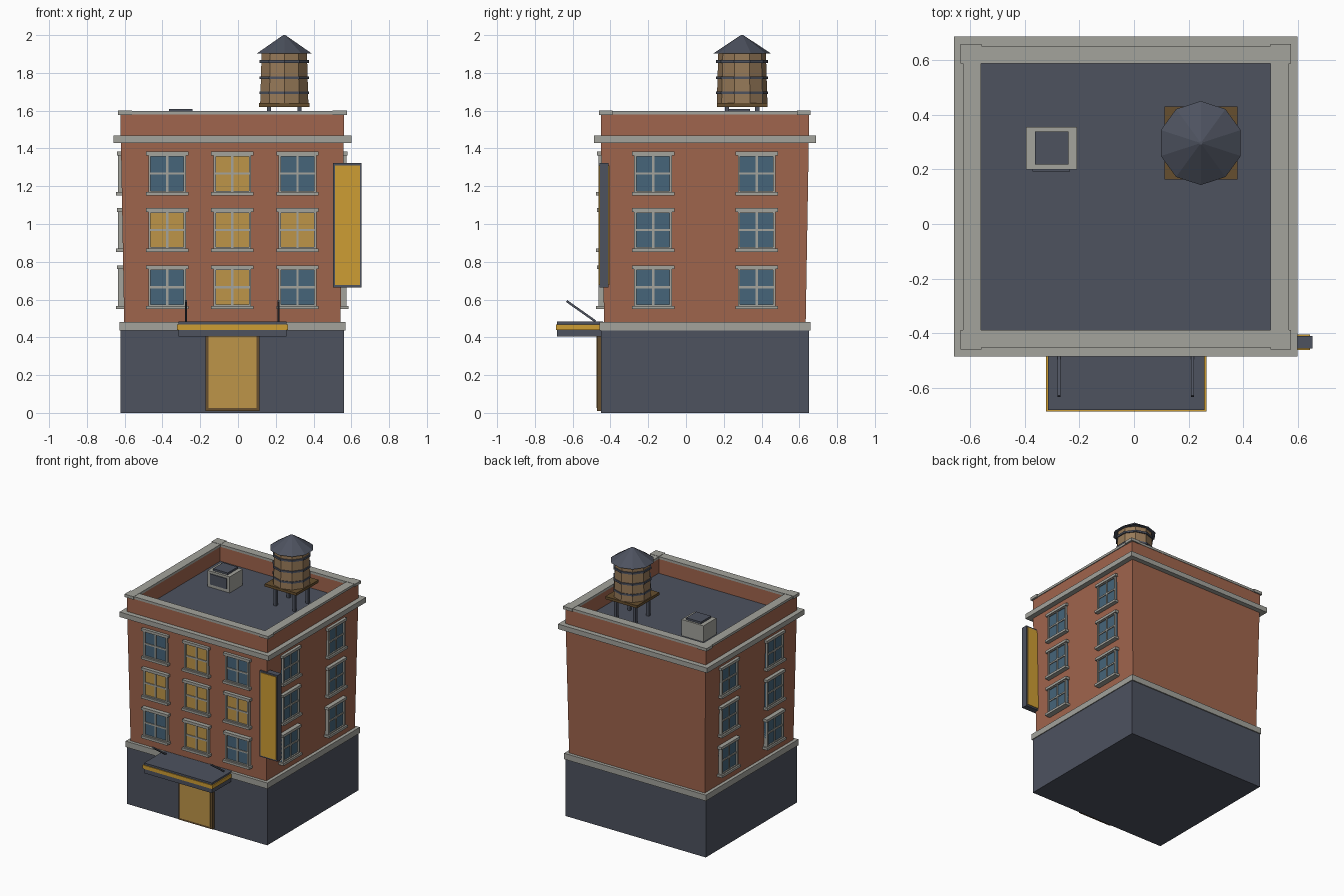
import bpy, bmesh, math
from mathutils import Matrix, Vector

old = bpy.data.objects.get("Cube")
if old:
    bpy.data.objects.remove(old)

CX, CY = -0.03, 0.10          # middle of the building plan
ROOF = 1.47                   # roof deck height


def srgb(r, g, b):
    return tuple((c / 255 / 12.92) if c < 11 else ((c / 255 + 0.055) / 1.055) ** 2.4
                 for c in (r, g, b)) + (1.0,)


def material(name, *rgb):
    m = bpy.data.materials.new(name)
    m.use_nodes = True
    m.diffuse_color = srgb(*rgb)
    bsdf = m.node_tree.nodes["Principled BSDF"]
    bsdf.inputs["Base Color"].default_value = srgb(*rgb)
    bsdf.inputs["Roughness"].default_value = 0.8
    return m


BRICK = material("brick", 160, 101, 77)
STONE = material("stone", 163, 163, 156)
SLATE = material("slate", 77, 82, 95)
BLUE = material("blue glass", 70, 101, 122)
LIT = material("lit glass", 190, 149, 72)
GOLD = material("gold", 206, 157, 52)
WOOD = material("barrel wood", 150, 121, 88)
BROWN = material("dark wood", 102, 78, 46)


def finish(name, bm, mats, matrix=Matrix()):
    bmesh.ops.recalc_face_normals(bm, faces=bm.faces)
    mesh = bpy.data.meshes.new(name)
    bm.to_mesh(mesh)
    bm.free()
    for m in mats:
        mesh.materials.append(m)
    ob = bpy.data.objects.new(name, mesh)
    ob.matrix_world = matrix
    bpy.context.collection.objects.link(ob)
    return ob


def add_box(bm, lo, hi, index=0):
    size = Vector(hi) - Vector(lo)
    mid = (Vector(hi) + Vector(lo)) / 2
    mat = Matrix.Translation(mid) @ Matrix.Diagonal((*size, 1))
    verts = bmesh.ops.create_cube(bm, size=1, matrix=mat)["verts"]
    for f in {f for v in verts for f in v.link_faces}:
        f.material_index = index
    return verts


def box(name, lo, hi, mat):
    bm = bmesh.new()
    add_box(bm, lo, hi)
    return finish(name, bm, [mat])


def slab(name, hx, hy, z0, z1, mat):
    return box(name, (CX - hx, CY - hy, z0), (CX + hx, CY + hy, z1), mat)


def ring(name, hx, hy, ix, iy, z0, z1, mat):
    # four walls around an open middle
    bm = bmesh.new()
    for s in (-1, 1):
        ya, yb = sorted((s * iy, s * hy))
        xa, xb = sorted((s * ix, s * hx))
        add_box(bm, (-hx, ya, z0), (hx, yb, z1))
        add_box(bm, (xa, -iy, z0), (xb, iy, z1))
    return finish(name, bm, [mat], Matrix.Translation((CX, CY, 0)))


def prism(name, x, y, z0, z1, r0, r1, mat, sides=10):
    bm = bmesh.new()
    spin = Matrix.Rotation(math.pi / 2, 4, "Z")
    bmesh.ops.create_cone(bm, cap_ends=True, segments=sides, radius1=r0, radius2=r1,
                          depth=z1 - z0, matrix=spin)
    # keep one corner pointing towards the back
    far = max(v.co.y for v in bm.verts)
    if far < max(r0, r1) - 1e-4:
        bmesh.ops.rotate(bm, verts=bm.verts, matrix=Matrix.Rotation(math.pi / sides, 3, "Z"))
    return finish(name, bm, [mat], Matrix.Translation((x, y, (z0 + z1) / 2)))


# Ground floor, brick body widening slightly upwards, stone bands
slab("ground_floor", 0.592, 0.55, 0, 0.44, SLATE)
slab("lower_band", 0.598, 0.558, 0.435, 0.48, STONE)
bm = bmesh.new()
for v in add_box(bm, (-0.59, -0.55, 0.47), (0.59, 0.55, 1.44)):
    if v.co.z < 1:
        v.co.x *= 0.97
        v.co.y *= 0.97
finish("brick_body", bm, [BRICK], Matrix.Translation((CX, CY, 0)))
slab("cornice", 0.63, 0.587, 1.43, 1.468, STONE)

# Roof deck, parapet and its cap with wider corners
slab("roof_deck", 0.55, 0.51, 1.46, ROOF, SLATE)
ring("parapet", 0.592, 0.55, 0.533, 0.49, 1.465, 1.585, BRICK)
ring("parapet_cap", 0.598, 0.553, 0.531, 0.489, 1.58, 1.598, STONE)
bm = bmesh.new()
for sx in (-1, 1):
    for sy in (-1, 1):
        xs, ys = sorted((sx * 0.53, sx * 0.606)), sorted((sy * 0.488, sy * 0.56))
        add_box(bm, (xs[0], ys[0], 1.578), (xs[1], ys[1], 1.6))
finish("cap_corners", bm, [STONE], Matrix.Translation((CX, CY, 0)))


# Windows: x runs along the wall, -y points outwards, z is up
def window(name, angle, reach, along, z, glass):
    bm = bmesh.new()
    w, h = 0.1, 0.104
    add_box(bm, (-w, -0.002, -h), (w, 0.03, h), 1)
    for s in (-1, 1):
        xs = sorted((s * w, s * (w - 0.013)))
        zs = sorted((s * h, s * (h - 0.013)))
        add_box(bm, (xs[0], -0.012, -h), (xs[1], 0.03, h))
        add_box(bm, (-w, -0.012, zs[0]), (w, 0.03, zs[1]))
    add_box(bm, (-0.006, -0.008, -h), (0.006, 0, h))
    add_box(bm, (-w, -0.008, -0.006), (w, 0, 0.006))
    add_box(bm, (-0.112, -0.019, h - 0.008), (0.112, 0.03, h + 0.012))
    add_box(bm, (-0.112, -0.024, -h - 0.012), (0.112, 0.03, -h + 0.006))
    place = (Matrix.Translation((CX, CY, z)) @ Matrix.Rotation(angle, 4, "Z")
             @ Matrix.Translation((along, -reach, 0)))
    finish(name, bm, [STONE, glass], place)


for row, z in enumerate((0.665, 0.968, 1.267)):
    for col in (-1, 0, 1):
        lit = col == 0 or row == 1
        window("front_window", 0, 0.552, col * 0.345, z, LIT if lit else BLUE)
    for side in (-1, 1):
        for col in (-1, 1):
            window("side_window", side * math.pi / 2, 0.592, col * 0.274, z, BLUE)

# Door
box("door_frame", (-0.173, -0.472, 0.01), (0.115, -0.44, 0.42), BROWN)
box("door_panel", (-0.155, -0.475, 0.025), (0.097, -0.468, 0.41), LIT)

# Canopy with a gold stripe and two stays
box("canopy", (-0.315, -0.682, 0.405), (0.258, -0.44, 0.483), SLATE)
box("canopy_stripe", (-0.323, -0.688, 0.44), (0.266, -0.45, 0.468), GOLD)
for x in (-0.275, 0.215):
    a, b = Vector((x, -0.48, 0.485)), Vector((x, -0.632, 0.592))
    bm = bmesh.new()
    half = (b - a).length / 2
    add_box(bm, (-0.006, -0.006, -half), (0.006, 0.006, half))
    turn = (b - a).to_track_quat("Z", "X").to_matrix().to_4x4()
    finish("canopy_stay", bm, [SLATE], Matrix.Translation((a + b) / 2) @ turn)

# Hanging sign with gold plates on both faces
box("sign_core", (0.503, -0.457, 0.665), (0.654, -0.411, 1.322), SLATE)
for y in (-0.462, -0.411):
    box("sign_plate", (0.513, y, 0.677), (0.645, y + 0.005, 1.31), GOLD)

# Roof vent unit
box("vent_unit", (-0.396, 0.2, ROOF), (-0.21, 0.355, 1.593), STONE)
box("vent_lid", (-0.364, 0.218, 1.59), (-0.24, 0.34, 1.608), SLATE)
box("vent_grille", (-0.372, 0.193, 1.495), (-0.234, 0.201, 1.575), SLATE)

# Water tank
TX, TY = 0.245, 0.297
for sx in (-1, 1):
    for sy in (-1, 1):
        x, y = TX + sx * 0.08, TY + sy * 0.08
        box("tank_leg", (x - 0.011, y - 0.011, ROOF), (x + 0.011, y + 0.011, 1.63), SLATE)
box("tank_platform", (TX - 0.134, TY - 0.134, 1.62), (TX + 0.134, TY + 0.134, 1.64), BROWN)
prism("tank_barrel", TX, TY, 1.64, 1.91, 0.134, 0.126, WOOD)
for z in (1.695, 1.775, 1.86):
    prism("tank_hoop", TX, TY, z - 0.007, z + 0.007, 0.137, 0.137, SLATE)
prism("tank_roof", TX, TY, 1.902, 2.0, 0.154, 0.006, SLATE)
